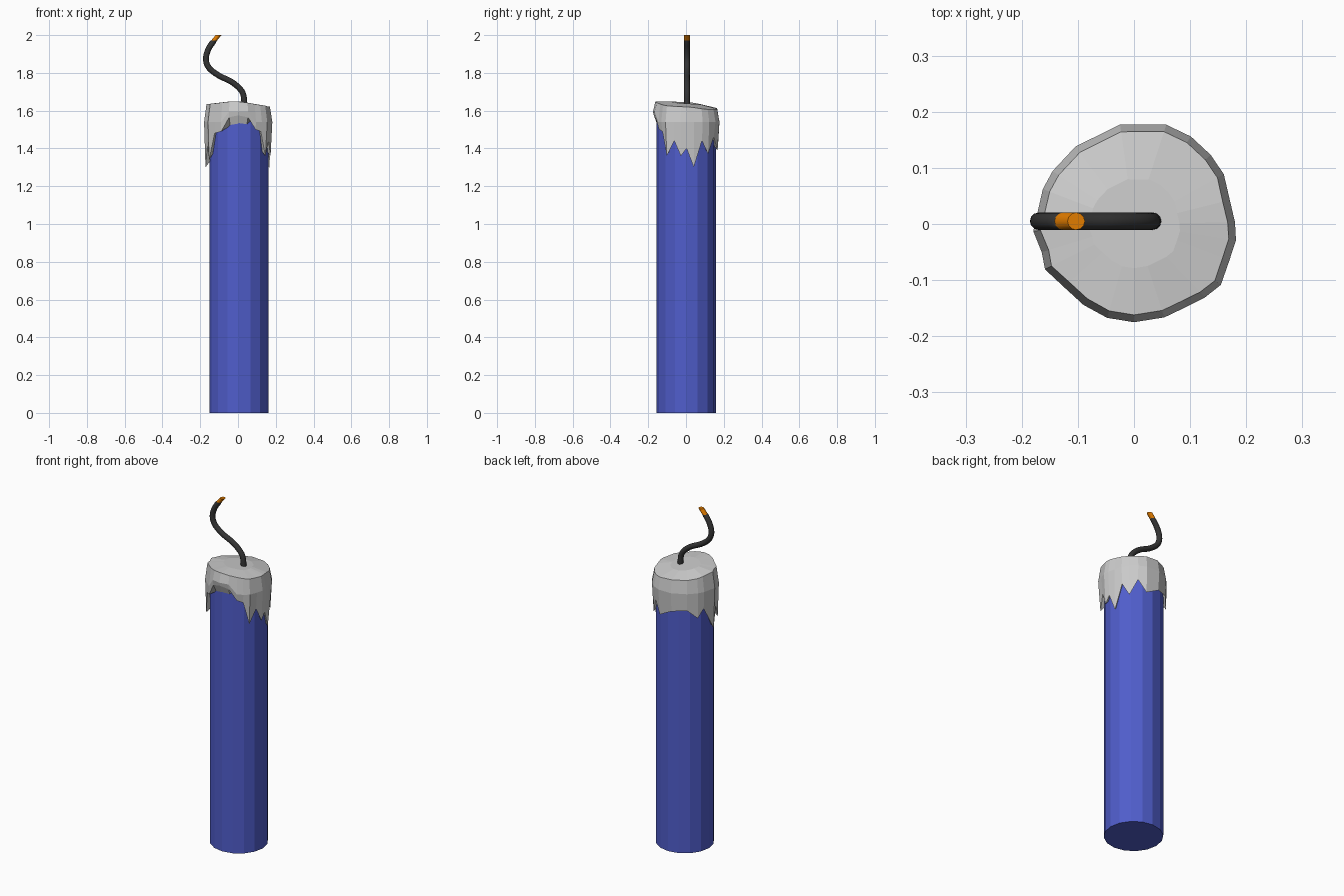
import bpy, bmesh, math
from mathutils import Vector

if "Cube" in bpy.data.objects:
    bpy.data.objects.remove(bpy.data.objects["Cube"])


def material(name, rgb):
    m = bpy.data.materials.new(name)
    m.diffuse_color = (*rgb, 1)
    m.use_nodes = True
    m.node_tree.nodes["Principled BSDF"].inputs["Base Color"].default_value = m.diffuse_color
    return m


def skin(name, rings, mat=None, smooth=False, cap_end=True):
    """Bridge closed rings of points into one solid."""
    bm = bmesh.new()
    loops = [[bm.verts.new(p) for p in ring] for ring in rings]
    n = len(loops[0])
    for a, b in zip(loops, loops[1:]):
        for i in range(n):
            j = (i + 1) % n
            bm.faces.new((a[i], a[j], b[j], b[i]))
    bm.faces.new(loops[0][::-1])
    if cap_end:
        bm.faces.new(loops[-1])
    bmesh.ops.recalc_face_normals(bm, faces=bm.faces)
    me = bpy.data.meshes.new(name)
    bm.to_mesh(me)
    bm.free()
    ob = bpy.data.objects.new(name, me)
    bpy.context.collection.objects.link(ob)
    if mat:
        me.materials.append(mat)
    if smooth:
        bpy.ops.object.select_all(action='DESELECT')
        ob.select_set(True)
        bpy.context.view_layer.objects.active = ob
        bpy.ops.object.shade_smooth_by_angle(angle=math.radians(40))
    return ob


def circle(c, r, n, u=Vector((1, 0, 0)), v=Vector((0, 1, 0))):
    return [Vector(c) + r * (math.cos(t) * u + math.sin(t) * v)
            for t in (2 * math.pi * i / n for i in range(n))]


blue = material("blue_wax", (0.08, 0.11, 0.6))
black = material("wick_black", (0.035, 0.035, 0.035))
orange = material("ember_orange", (0.75, 0.2, 0.0))

# Candle body
skin("candle_body", [circle((0.005, 0.002, z), 0.157, 16) for z in (0, 1.57)], blue)

# Melted wax cap: angle, outer radius, drip height
drips = [
    (-90, .175, 1.575), (-72, .175, 1.565), (-57, .175, 1.50), (-46, .182, 1.49),
    (-35, .189, 1.36), (-21, .182, 1.44), (-9, .184, 1.36), (1, .180, 1.40),
    (14, .176, 1.30), (29, .183, 1.44), (42, .184, 1.37), (57, .186, 1.46),
    (72, .186, 1.39), (98, .179, 1.43), (127, .173, 1.44), (147, .173, 1.39),
    (159, .174, 1.44), (184, .180, 1.30), (197, .172, 1.42), (207, .178, 1.34),
    (222, .168, 1.48), (238, .170, 1.49), (254, .174, 1.565),
]


def top_z(x, y):
    return 1.648 - 0.19 * max(0, x - .02) - 0.24 * max(0, y - .02) - 0.12 * max(0, -x - .05)


rings = [[] for _ in range(5)]
for deg, r, z in drips:
    c, s = math.cos(math.radians(deg)), math.sin(math.radians(deg))
    front = z > 1.55
    spec = [(.150, 1.52 if front else z + .03),
            ((r + .165) / 2, z),
            (r, 1.595 if front else 1.54),
            (r - .013, top_z(c * .165, s * .165)),
            (r * .45, top_z(c * r * .45, s * r * .45))]
    for ring, (rad, h) in zip(rings, spec):
        ring.append((c * rad, s * rad, h))
skin("melted_wax", rings)

# Wick: smooth path through a few points
pts = [Vector((x, .005, z)) for x, z in [
    (.033, 1.56), (.033, 1.64), (.022, 1.70), (-.03, 1.75), (-.10, 1.785),
    (-.152, 1.825), (-.170, 1.872), (-.157, 1.925), (-.126, 1.972), (-.103, 2.0)]]
path = []
for i in range(len(pts) - 2):
    p0, p1, p2, p3 = pts[max(i - 1, 0)], pts[i], pts[i + 1], pts[i + 2]
    for k in range(4):
        t = k / 4
        path.append(.5 * (2 * p1 + (p2 - p0) * t + (2 * p0 - 5 * p1 + 4 * p2 - p3) * t * t
                          + (3 * p1 - p0 - 3 * p2 + p3) * t ** 3))
Y = Vector((0, 1, 0))
wick = []
for i, p in enumerate(path):
    d = (path[min(i + 1, len(path) - 1)] - path[max(i - 1, 0)]).normalized()
    wick.append(circle(p, .0155, 12, Y.cross(d), Y))
tip_start = circle(pts[-2], .0155, 12)
wick.append(tip_start)
skin("wick", wick, black, smooth=True)

# Glowing wick tip, cut level at the top
skin("wick_tip", [tip_start, circle(pts[-1], .0155, 12)], orange, smooth=True)
